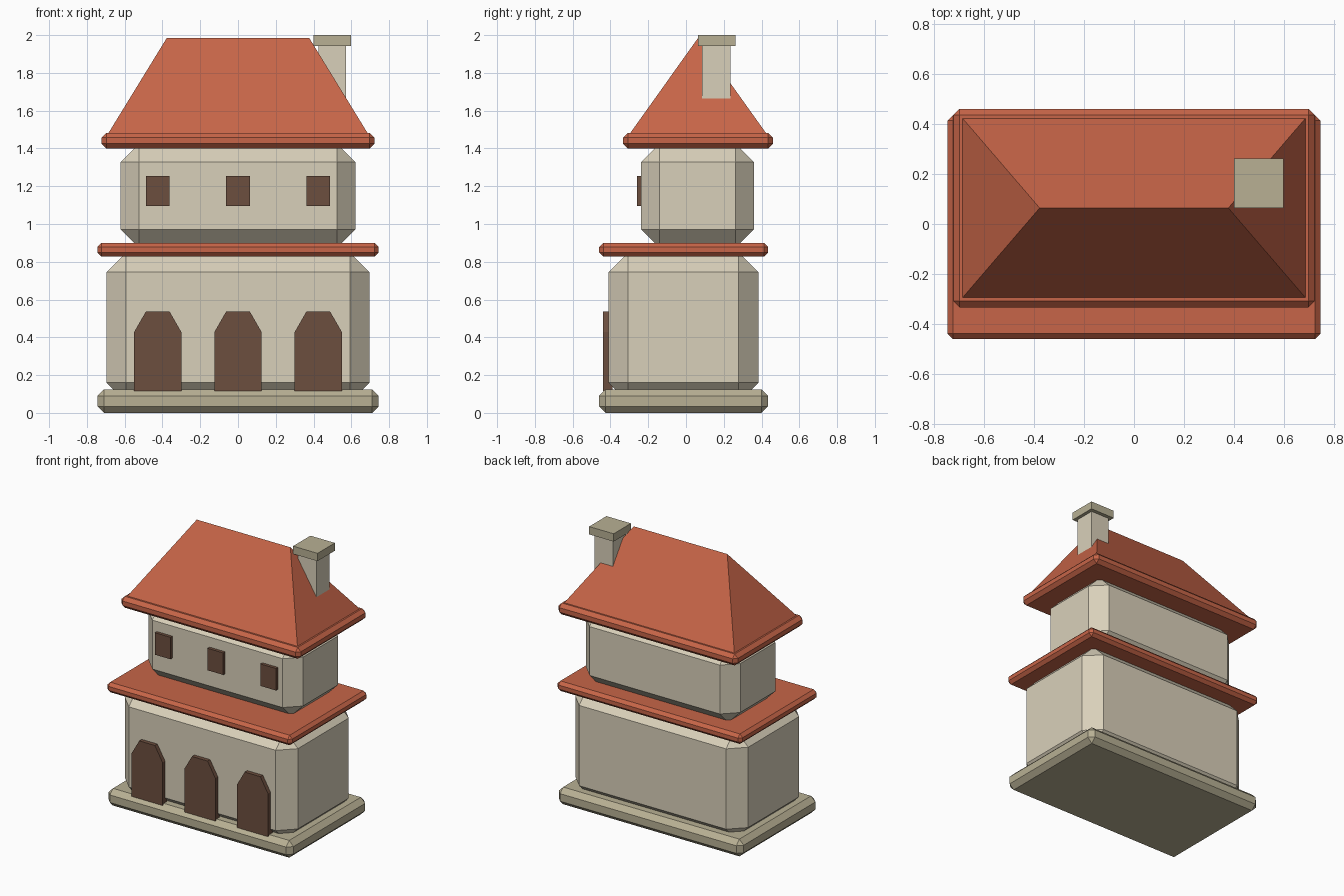
import bpy
import bmesh

if "Cube" in bpy.data.objects:
    bpy.data.objects.remove(bpy.data.objects["Cube"], do_unlink=True)


def make_material(name, rgb):
    """Flat material from 8-bit sRGB values."""
    linear = [((c / 255 + 0.055) / 1.055) ** 2.4 for c in rgb] + [1.0]
    mat = bpy.data.materials.new(name)
    mat.use_nodes = True
    mat.diffuse_color = linear
    bsdf = mat.node_tree.nodes["Principled BSDF"]
    bsdf.inputs["Base Color"].default_value = linear
    bsdf.inputs["Roughness"].default_value = 0.9
    return mat


plaster = make_material("cream plaster", (217, 208, 186))
stone = make_material("grey stone", (184, 176, 148))
tile = make_material("red roof tile", (199, 101, 72))
wood = make_material("dark wood", (108, 78, 62))


def finish(name, bm, mat):
    bmesh.ops.recalc_face_normals(bm, faces=bm.faces)
    mesh = bpy.data.meshes.new(name)
    bm.to_mesh(mesh)
    bm.free()
    mesh.materials.append(mat)
    obj = bpy.data.objects.new(name, mesh)
    bpy.context.collection.objects.link(obj)
    return obj


def block(name, mat, x, y, z, chamfer=0):
    """Box between (min, max) pairs with every edge chamfered."""
    bm = bmesh.new()
    bmesh.ops.create_cube(bm, size=1)
    for v in bm.verts:
        v.co = [lo + (hi - lo) * (c + 0.5) for c, (lo, hi) in zip(v.co, (x, y, z))]
    if chamfer:
        bmesh.ops.bevel(bm, geom=bm.edges[:], offset=chamfer,
                        offset_type='OFFSET', segments=1, affect='EDGES')
    return finish(name, bm, mat)


def front_panel(name, mat, outline, y_front, y_back):
    """Outline in x, z pushed back from y_front to y_back."""
    bm = bmesh.new()
    face = bm.faces.new([bm.verts.new((x, y_front, z)) for x, z in outline])
    new = bmesh.ops.extrude_face_region(bm, geom=[face], use_keep_orig=True)["geom"]
    for v in new:
        if isinstance(v, bmesh.types.BMVert):
            v.co.y = y_back
    return finish(name, bm, mat)


def hip_roof(name, mat, half_x, y, z, half_ridge):
    """Hipped roof with a ridge along x."""
    bm = bmesh.new()
    mid = sum(y) / 2
    a, b, c, d = [bm.verts.new((sx * half_x, yy, z[0]))
                  for sx, yy in ((-1, y[0]), (1, y[0]), (1, y[1]), (-1, y[1]))]
    left, right = [bm.verts.new((s * half_ridge, mid, z[1])) for s in (-1, 1)]
    for face in ((a, b, right, left), (b, c, right), (c, d, left, right),
                 (d, a, left), (d, c, b, a)):
        bm.faces.new(face)
    return finish(name, bm, mat)


# Ground floor
block("base_plinth", stone, (-0.745, 0.745), (-0.46, 0.435), (0, 0.125), 0.035)
block("lower_walls", plaster, (-0.697, 0.697), (-0.411, 0.384), (0.055, 0.85), 0.105)
block("lower_eave", tile, (-0.745, 0.745), (-0.46, 0.435), (0.827, 0.9), 0.022)

# Upper floor
block("upper_walls", plaster, (-0.622, 0.622), (-0.237, 0.36), (0.875, 1.425), 0.097)
block("upper_eave", tile, (-0.722, 0.722), (-0.333, 0.46), (1.4, 1.483), 0.025)
hip_roof("main_roof", tile, 0.69, (-0.3, 0.428), (1.475, 1.985), 0.377)

# Chimney
block("chimney_shaft", plaster, (0.425, 0.573), (0.085, 0.235), (1.55, 1.95))
block("chimney_cap", stone, (0.4, 0.597), (0.063, 0.262), (1.943, 2))

# Arched doors and the windows above them
for side, cx in (("right", -0.425), ("middle", 0), ("left", 0.425)):
    arch = [(-0.125, 0.115), (0.125, 0.115), (0.125, 0.428),
            (0.063, 0.536), (-0.063, 0.536), (-0.125, 0.428)]
    front_panel(side + "_door", wood, [(cx + x, z) for x, z in arch], -0.44, -0.39)
    block(side + "_window", wood, (cx - 0.063, cx + 0.063), (-0.26, -0.22), (1.095, 1.255))
